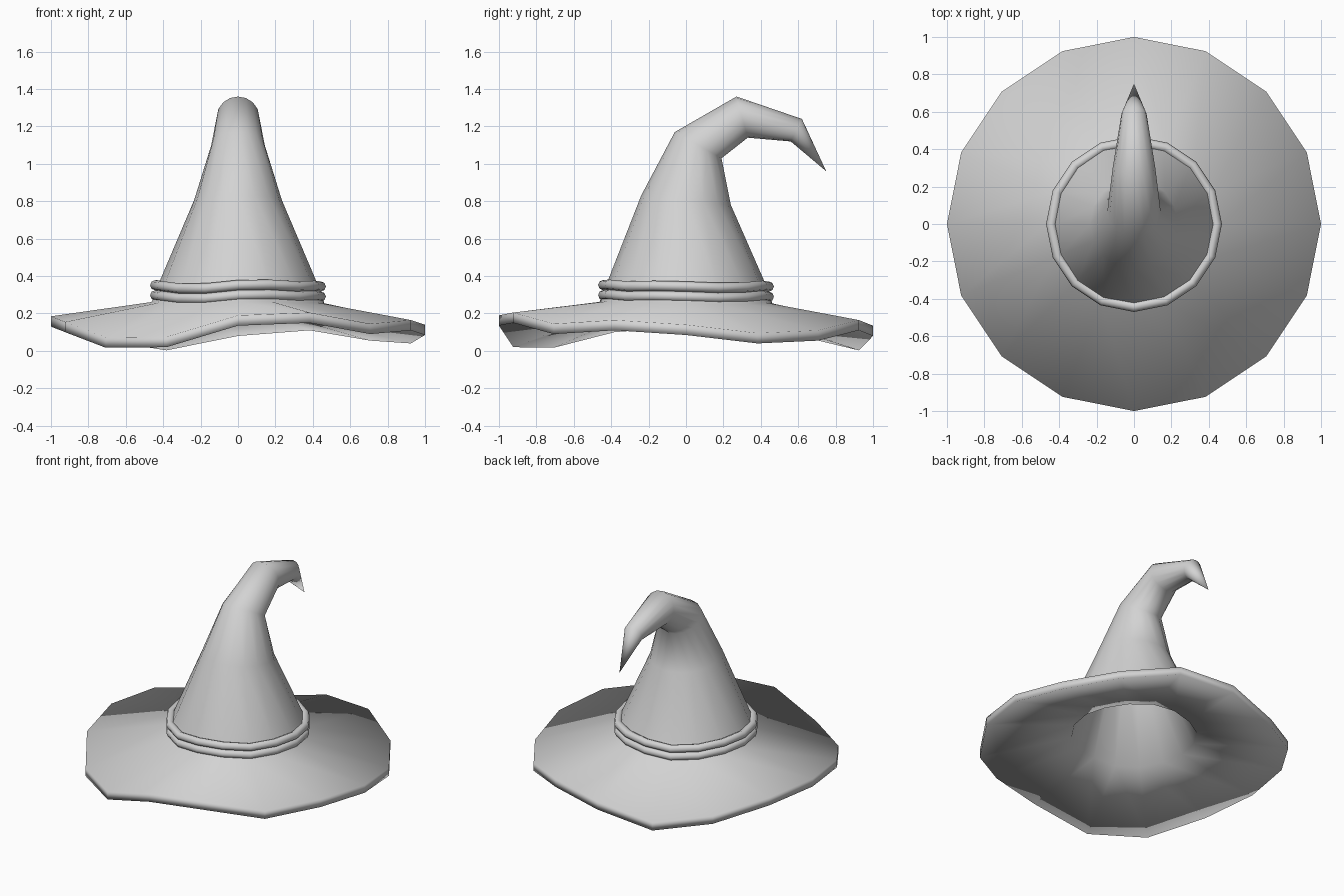
import bpy, bmesh, math
from mathutils import Vector

cube = bpy.data.objects.get("Cube")
if cube:
    bpy.data.objects.remove(cube, do_unlink=True)

SIDES = 16
WALL = 0.055

grey = bpy.data.materials.new("plain_grey")
grey.use_nodes = True
colour = (0.65, 0.65, 0.65, 1)
grey.diffuse_color = colour
grey.node_tree.nodes["Principled BSDF"].inputs["Base Color"].default_value = colour

# Height of the lower brim edge, counter-clockwise from +x
brim_edge = [0.085, 0.04, 0.055, 0.11, 0.08, 0.003, 0.055, 0.12,
             0.13, 0.10, 0.017, 0.02, 0.135, 0.15, 0.09, 0.11]
mean_edge = sum(brim_edge) / SIDES


def angle(i):
    return math.tau * i / SIDES


def ripple(i):
    """Small share of the brim's wave that reaches the crown base."""
    return 0.15 * (brim_edge[i] - mean_edge)


def wavy_ring(radius, heights):
    return [Vector((radius * math.cos(angle(i)), radius * math.sin(angle(i)), z))
            for i, z in enumerate(heights)]


def crown_ring(front, back, width, shrink=0.0):
    """Tilted ring whose front and back points are given as (y, z)."""
    f, b = Vector((0, *front)), Vector((0, *back))
    mid, half = (f + b) / 2, (b - f) / 2
    scale = 1 - shrink / width
    return [mid + (half * math.sin(angle(i))
                   + Vector((width * math.cos(angle(i)), 0, 0))) * scale
            for i in range(SIDES)]


def finish(bm, name):
    bmesh.ops.recalc_face_normals(bm, faces=bm.faces)
    mesh = bpy.data.meshes.new(name)
    bm.to_mesh(mesh)
    bm.free()
    mesh.materials.append(grey)
    mesh.shade_smooth()
    obj = bpy.data.objects.new(name, mesh)
    bpy.context.collection.objects.link(obj)


def bridge(bm, rings, closed=False):
    """Join successive rings of points with quads."""
    loops = [[bm.verts.new(p) for p in ring] for ring in rings]
    pairs = list(zip(loops, loops[1:]))
    if closed:
        pairs.append((loops[-1], loops[0]))
    for a, b in pairs:
        n = len(a)
        for i in range(n):
            j = (i + 1) % n
            bm.faces.new((a[i], a[j], b[j], b[i]))
    return loops


def cap(bm, loop, point):
    """Close a loop to a single point."""
    tip = bm.verts.new(point)
    for i in range(SIDES):
        bm.faces.new((loop[i], loop[(i + 1) % SIDES], tip))


# Bent crown sections: front point, back point, half width
sections = [((-0.42, 0.37), (0.42, 0.37), 0.42),
            ((-0.24, 0.83), (0.24, 0.78), 0.235),
            ((-0.06, 1.17), (0.19, 1.03), 0.143),
            ((0.27, 1.36), (0.33, 1.14), 0.114),
            ((0.62, 1.24), (0.56, 1.12), 0.067)]

# Hat shell: outer crown, brim top, brim underside, hollow inside
base = [0.254 + ripple(i) for i in range(SIDES)]
outer = [crown_ring(*s) for s in reversed(sections)]
brim = [wavy_ring(0.462, base),
        wavy_ring(1, [z + WALL for z in brim_edge]),
        wavy_ring(1, brim_edge),
        wavy_ring(0.405, [z - 0.045 for z in base])]
inside = [crown_ring(*s, shrink=0.05) for s in sections[1:]]
bm = bmesh.new()
loops = bridge(bm, outer + brim + inside)
cap(bm, loops[0], (0, 0.75, 0.96))
cap(bm, loops[-1], (0, 0.66, 1.09))
finish(bm, "hat_shell")


# Two slightly wavy cords around the crown
def cord(name, height):
    bm = bmesh.new()
    rings = []
    for i in range(SIDES):
        a = angle(i)
        ring = []
        for k in range(8):
            b = math.tau * k / 8
            r = 0.443 + 0.027 * math.cos(b)
            z = height + ripple(i) + 0.027 * math.sin(b)
            ring.append(Vector((r * math.cos(a), r * math.sin(a), z)))
        rings.append(ring)
    bridge(bm, rings, closed=True)
    finish(bm, name)


cord("upper_cord", 0.344)
cord("lower_cord", 0.290)
